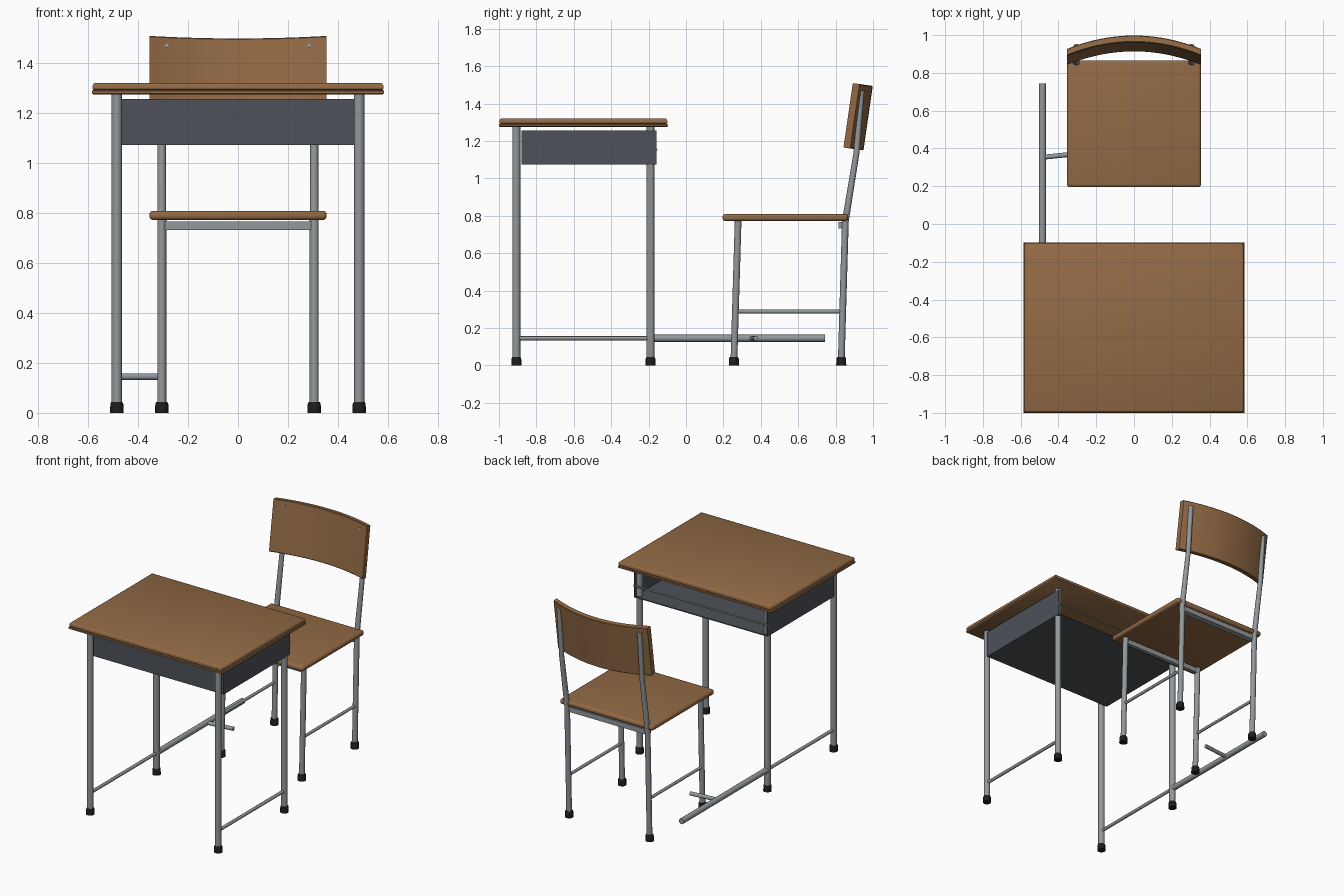
import bpy, bmesh, math
from mathutils import Vector

if "Cube" in bpy.data.objects:
    bpy.data.objects.remove(bpy.data.objects["Cube"])


def material(name, rgb):
    m = bpy.data.materials.new(name)
    m.diffuse_color = (*rgb, 1)
    m.use_nodes = True
    m.node_tree.nodes["Principled BSDF"].inputs["Base Color"].default_value = m.diffuse_color
    return m


WOOD = material("warm wood", (0.29, 0.145, 0.06))
STEEL = material("grey steel", (0.29, 0.315, 0.33))
TRAY = material("dark painted metal", (0.075, 0.085, 0.1))
RUBBER = material("black rubber", (0.012, 0.012, 0.012))


def finish(name, bm, mat, smooth=True):
    bmesh.ops.recalc_face_normals(bm, faces=bm.faces)
    me = bpy.data.meshes.new(name)
    bm.to_mesh(me)
    bm.free()
    me.materials.append(mat)
    ob = bpy.data.objects.new(name, me)
    bpy.context.collection.objects.link(ob)
    if smooth:
        bpy.ops.object.select_all(action='DESELECT')
        ob.select_set(True)
        bpy.context.view_layer.objects.active = ob
        bpy.ops.object.shade_smooth_by_angle(angle=math.radians(35))
    return ob


def loft(name, rings, mat):
    """Skin a list of equal-length point loops and cap both ends."""
    bm = bmesh.new()
    loops = [[bm.verts.new(p) for p in ring] for ring in rings]
    n = len(loops[0])
    for a, b in zip(loops, loops[1:]):
        for i in range(n):
            j = (i + 1) % n
            bm.faces.new((a[i], a[j], b[j], b[i]))
    bm.faces.new(loops[0])
    bm.faces.new(loops[-1])
    return finish(name, bm, mat)


def tube(name, points, r, mat=STEEL, sides=16):
    """Round tube through the points; r is one radius or one per point."""
    pts = [Vector(p) for p in points]
    radii = r if isinstance(r, (list, tuple)) else [r] * len(pts)
    rings = []
    for k, p in enumerate(pts):
        d = (pts[min(k + 1, len(pts) - 1)] - pts[max(k - 1, 0)]).normalized()
        u = d.cross(Vector((1, 0, 0) if abs(d.x) < 0.9 else (0, 0, 1))).normalized()
        v = d.cross(u)
        rings.append([p + radii[k] * (u * math.cos(t) + v * math.sin(t))
                      for t in (2 * math.pi * i / sides for i in range(sides))])
    return loft(name, rings, mat)


def box(name, lo, hi, mat, bevel=0, segments=1):
    bm = bmesh.new()
    bmesh.ops.create_cube(bm, size=1)
    for v in bm.verts:
        v.co = [lo[i] + (v.co[i] + 0.5) * (hi[i] - lo[i]) for i in range(3)]
    if bevel:
        bmesh.ops.bevel(bm, geom=bm.edges[:], offset=bevel, segments=segments,
                        profile=0.5, affect='EDGES')
    return finish(name, bm, mat, smooth=bool(bevel))


def foot(name, x, y):
    tube(name, [(x, y, 0), (x, y, 0.036), (x, y, 0.044)], [0.027, 0.026, 0.022], RUBBER)


# Desktop with a stepped, moulded edge
def desk_ring(z, inset):
    x, y0, y1 = 0.585 - inset, -1.0 + inset, -0.097 - inset
    return [(-x, y0, z), (x, y0, z), (x, y1, z), (-x, y1, z)]


loft("desktop", [desk_ring(z, i) for z, i in (
    (1.275, 0.006), (1.279, 0), (1.289, 0), (1.292, 0.007), (1.296, 0.003),
    (1.310, 0.003), (1.317, 0.007), (1.320, 0.013))], WOOD)

# Book tray, open at the top and toward the chair
TX, TF, TB, TZ0, TZ1, T = 0.507, -0.88, -0.158, 1.073, 1.256, 0.007
box("tray_floor", (-TX, TF, TZ0), (TX, TB, TZ0 + T), TRAY)
box("tray_front", (-TX, TF, TZ0 + T), (TX, TF + T, TZ1), TRAY)
for s, side in ((-1, "left"), (1, "right")):
    xs = sorted((s * TX, s * (TX - T)))
    box(f"tray_{side}", (xs[0], TF + T, TZ0 + T), (xs[1], TB, TZ1), TRAY)
tube("tray_retaining_rod", [(-TX, -0.158, 1.153), (TX, -0.158, 1.153)], 0.006, sides=10)

# Desk and chair frames, one side at a time
for s, side in ((-1, "left"), (1, "right")):
    x = s * 0.485
    for y, end in ((-0.907, "front"), (-0.19, "back")):
        tube(f"desk_leg_{end}_{side}", [(x, y, 0.02), (x, y, 1.28)], 0.021)
        foot(f"desk_foot_{end}_{side}", x, y)
    tube(f"desk_side_bar_{side}", [(x, -0.907, 0.145), (x, -0.19, 0.145)], 0.011)

    x = s * 0.305
    tube(f"chair_front_leg_{side}", [(x, 0.256, 0.02), (x, 0.279, 0.785)], 0.018)
    tube(f"chair_back_leg_{side}", [(x, 0.83, 0.02), (x, 0.852, 0.77), (x, 0.912, 1.14),
                                    (x, 0.938, 1.47)], [0.018, 0.018, 0.016, 0.016])
    foot(f"chair_front_foot_{side}", x, 0.256)
    foot(f"chair_back_foot_{side}", x, 0.83)
    tube(f"chair_side_bar_{side}", [(x, 0.265, 0.288), (x, 0.838, 0.288)], 0.01)

# Long floor tube and its stub arm
tube("link_tube", [(-0.485, -0.19, 0.145), (-0.485, 0.743, 0.145)], 0.019)
tube("link_arm", [(-0.485, 0.353, 0.145), (-0.295, 0.373, 0.145)], 0.013)

# Seat and the rails beneath it
box("seat", (-0.355, 0.195, 0.772), (0.355, 0.866, 0.809), WOOD, 0.016, 4)
box("seat_rail_front", (-0.305, 0.265, 0.732), (0.305, 0.291, 0.766), STEEL)
box("seat_rail_back", (-0.305, 0.815, 0.732), (0.305, 0.855, 0.766), STEEL)

# Curved, reclined backrest
TILT = math.radians(8.2)
HALF, SAG, THICK, HEIGHT = 0.355, 0.072, 0.036, 0.348


def back_point(x, depth, up):
    v = SAG * (1 - (x / HALF) ** 2) + depth
    return Vector((x, 0.842 + v * math.cos(TILT) + up * math.sin(TILT),
                   1.165 - v * math.sin(TILT) + up * math.cos(TILT)))


b = 0.004
section = ((b, 0), (THICK - b, 0), (THICK, b), (THICK, HEIGHT - b),
           (THICK - b, HEIGHT), (b, HEIGHT), (0, HEIGHT - b), (0, b))
loft("backrest", [[back_point(HALF * i / 12, d, u) for d, u in section]
                  for i in range(-12, 13)], WOOD)

# Screw heads on the backrest
for s, side in ((-1, "left"), (1, "right")):
    tube(f"backrest_screw_{side}", [back_point(s * 0.285, -0.003, 0.312),
                                    back_point(s * 0.285, 0.01, 0.312)], 0.007, sides=10)
